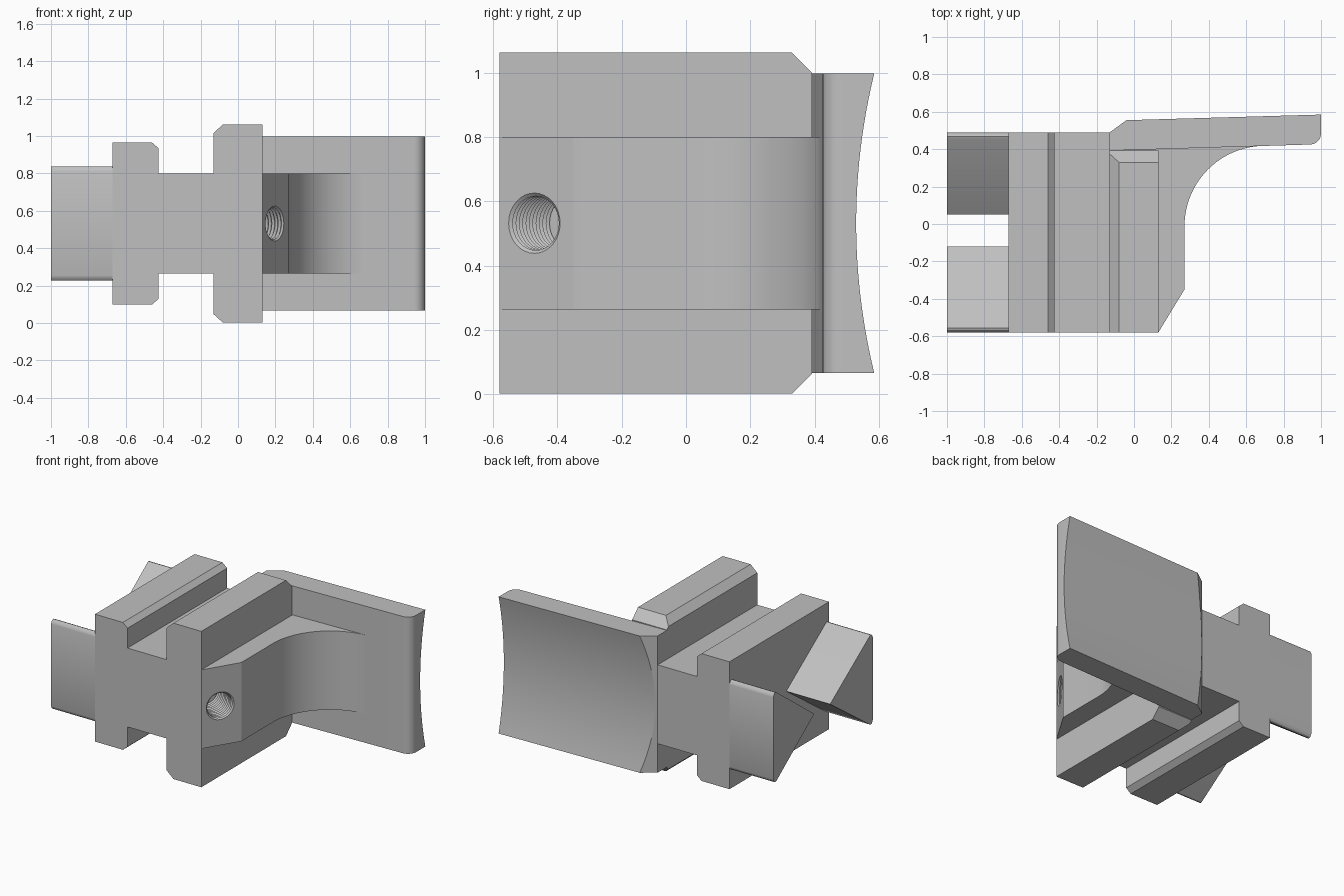
import bpy, bmesh, math
from mathutils import Vector

cube = bpy.data.objects.get("Cube")
if cube:
    bpy.data.objects.remove(cube, do_unlink=True)

MID = 0.532                      # height of the symmetry plane
FRONT, BACK = -0.58, 0.49

grey = bpy.data.materials.new("light grey")
grey.use_nodes = True
grey.diffuse_color = (0.53, 0.53, 0.53, 1)
grey.node_tree.nodes["Principled BSDF"].inputs["Base Color"].default_value = grey.diffuse_color


def finish(name, bm):
    bmesh.ops.recalc_face_normals(bm, faces=bm.faces)
    mesh = bpy.data.meshes.new(name)
    bm.to_mesh(mesh)
    bm.free()
    mesh.materials.append(grey)
    obj = bpy.data.objects.new(name, mesh)
    bpy.context.collection.objects.link(obj)
    return obj


def smooth(obj):
    bpy.ops.object.select_all(action='DESELECT')
    obj.select_set(True)
    bpy.context.view_layer.objects.active = obj
    bpy.ops.object.shade_smooth_by_angle(angle=math.radians(25))


def loft(rings):
    """Solid skinned over a list of equal closed rings, capped at both ends."""
    bm = bmesh.new()
    rows = [[bm.verts.new(p) for p in ring] for ring in rings]
    n = len(rows[0])
    for a, b in zip(rows, rows[1:]):
        for i in range(n):
            j = (i + 1) % n
            bm.faces.new((a[i], a[j], b[j], b[i]))
    bm.faces.new(rows[0])
    bm.faces.new(rows[-1])
    return bm


def prism(points, axis, low, high):
    """Extrude a 2D profile along the given axis."""
    def place(p, t):
        p = list(p)
        p.insert(axis, t)
        return p
    return loft([[place(p, t) for p in points] for t in (low, high)])


def arc(cx, cy, r, start, end, steps):
    angles = [math.radians(start + (end - start) * i / steps) for i in range(steps + 1)]
    return [(cx + r * math.cos(a), cy + r * math.sin(a)) for a in angles]


def both_sides(half):
    """Complete an upper profile with its reflection in the symmetry plane."""
    return half + [(x, 2 * MID - z) for x, z in reversed(half)]


# Core with the outer flange
finish("core_and_flange", prism(both_sides([
    (-0.67, 0.965), (-0.46, 0.965), (-0.425, 0.935), (-0.425, 0.8), (-0.13, 0.8)]),
    1, FRONT, BACK))

# Inner rails above and below, with the rear outer edge chamfered
for name, side in (("upper_rail", 1), ("lower_rail", -1)):
    profile = [(-0.13, 0.8), (-0.13, 1.017), (-0.08, 1.062), (0.13, 1.062), (0.13, 0.8)]
    bm = prism(profile, 1, FRONT, 0.392)
    cut = bmesh.ops.bisect_plane(
        bm, geom=bm.verts[:] + bm.edges[:] + bm.faces[:], dist=1e-5,
        plane_co=(0, 0.392, 1.0), plane_no=(0, 1, 1), clear_outer=True)
    bmesh.ops.holes_fill(bm, edges=[e for e in bm.edges if e.is_boundary])
    for v in bm.verts:
        v.co.z = MID + side * (v.co.z - MID)
    finish(name, bm)

# Web with a rounded inner corner
web = finish("web", prism(
    [(-0.13, 0.45), (-0.13, FRONT), (0.13, FRONT), (0.27, -0.35)]
    + arc(0.70, -0.012, 0.43, 180, 90, 24) + [(0.70, 0.45)],
    2, 2 * MID - 0.8, 0.8))

# Threaded hole square to the slanted face
mouth = Vector((0.197, -0.472, MID))
inward = Vector((-0.23, 0.14, 0)).normalized()
across = inward.cross(Vector((0, 0, 1)))
rings = []
for k in range(-2, 25):
    r = 0.095 if k % 2 == 0 else 0.084
    rings.append([mouth + inward * k * 0.01 + across * x + Vector((0, 0, z))
                  for x, z in arc(0, 0, r, 0, 348.75, 31)])
cutter = finish("hole_cutter", loft(rings))
cutter.hide_render = True
mod = web.modifiers.new("hole", 'BOOLEAN')
mod.operation = 'DIFFERENCE'
mod.solver = 'EXACT'
mod.object = cutter
bpy.context.view_layer.objects.active = web
bpy.ops.object.modifier_apply(modifier=mod.name)
bpy.data.objects.remove(cutter, do_unlink=True)
smooth(web)

# Arm plate with a hollow back face
HALF, STEPS = 0.465, 24
rings = []
for i in range(STEPS + 1):
    t = 2 * i / STEPS - 1
    sag = 0.056 * (1 - t * t)
    y = 0.555 - sag
    ring = ([(-0.13, 0.392)] + arc(0.94, 0.485, 0.06, -90, 0, 8)
            + [(1.0, 0.585 - sag), (-0.13 + (y - BACK) * 1.38, y), (-0.13, BACK)])
    rings.append([(px, py, MID + t * HALF) for px, py in ring])
smooth(finish("arm_plate", loft(rings)))

# Wedge lugs with rounded outer corners
for name, flat, tip in (("front_lug", FRONT, -0.12), ("rear_lug", BACK, 0.05)):
    d = 1 if tip > flat else -1
    corner = [(0, 0.81), (0.004, 0.823), (0.012, 0.833), (0.023, 0.837), (0.035, 0.832)]
    upper = [(flat + d * a, z) for a, z in corner]
    lower = [(y, 2 * MID - z) for y, z in reversed(upper)]
    smooth(finish(name, prism(upper + [(tip, MID)] + lower, 0, -1.0, -0.67)))
